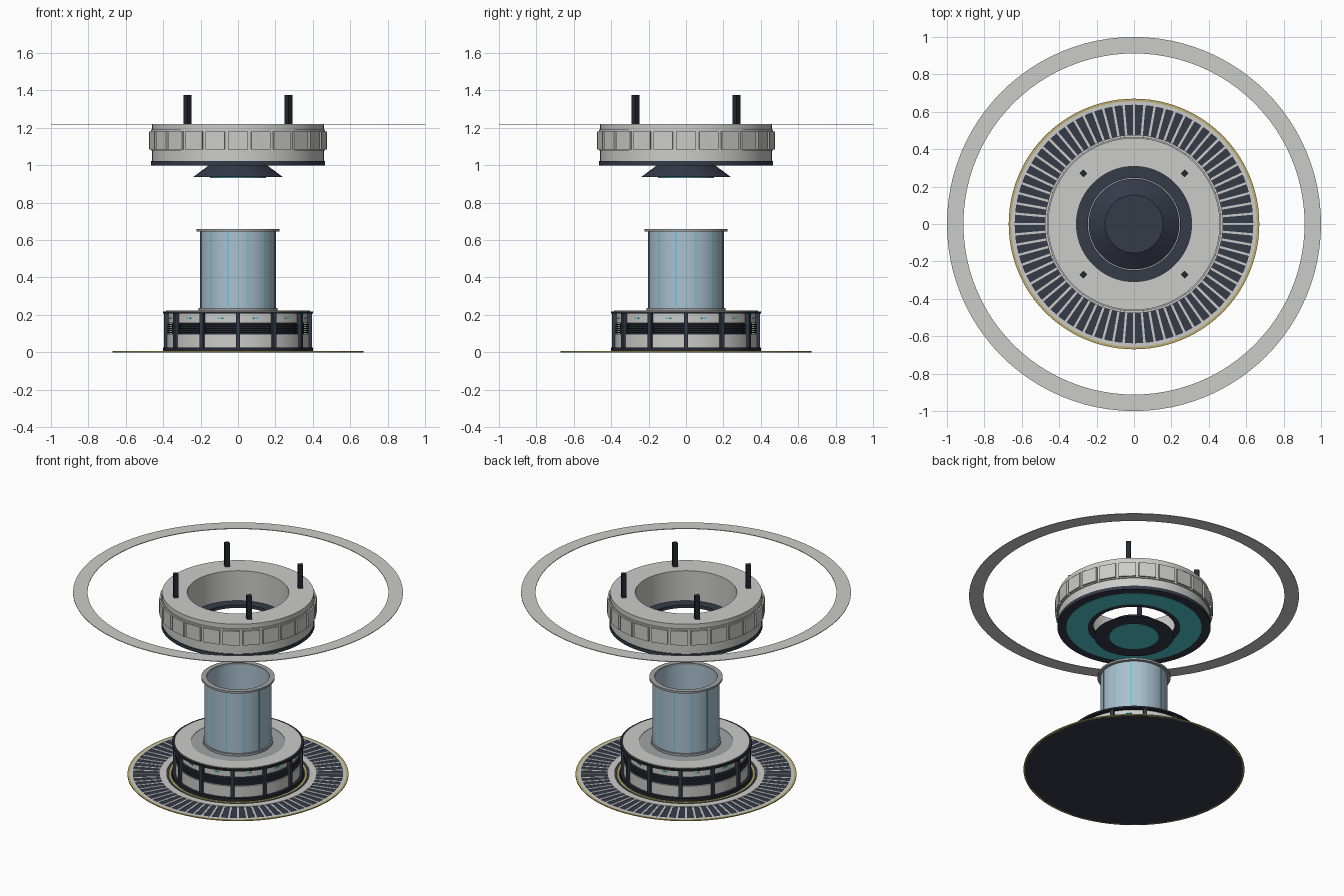
import bpy, bmesh, math
from mathutils import Matrix

if bpy.data.objects.get("Cube"):
    bpy.data.objects.remove(bpy.data.objects["Cube"])


def material(name, r, g, b):
    m = bpy.data.materials.new(name)
    m.use_nodes = True
    m.diffuse_color = (r, g, b, 1)
    m.node_tree.nodes["Principled BSDF"].inputs["Base Color"].default_value = (r, g, b, 1)
    return m


LIGHT = material("light_grey", 0.60, 0.60, 0.59)
MID = material("mid_grey", 0.36, 0.37, 0.38)
NAVY = material("dark_navy", 0.036, 0.043, 0.066)
BLACK = material("charcoal", 0.018, 0.021, 0.03)
BLUE = material("pale_blue", 0.40, 0.53, 0.63)
TEAL = material("teal", 0.08, 0.58, 0.63)
GOLD = material("gold", 0.50, 0.40, 0.13)


def finish(name, bm, mat, smooth=True):
    bmesh.ops.recalc_face_normals(bm, faces=bm.faces)
    mesh = bpy.data.meshes.new(name)
    bm.to_mesh(mesh)
    bm.free()
    mesh.materials.append(mat)
    ob = bpy.data.objects.new(name, mesh)
    bpy.context.collection.objects.link(ob)
    if smooth:
        bpy.ops.object.select_all(action="DESELECT")
        ob.select_set(True)
        bpy.context.view_layer.objects.active = ob
        bpy.ops.object.shade_smooth_by_angle(angle=math.radians(30))
    return ob


def lathe(name, profile, mat, steps=96):
    """Revolve a closed (radius, height) outline that stays off the axis."""
    bm = bmesh.new()
    rings = []
    for i in range(steps):
        a = math.tau * i / steps
        rings.append([bm.verts.new((r * math.cos(a), r * math.sin(a), z)) for r, z in profile])
    n = len(profile)
    for i in range(steps):
        p, q = rings[i], rings[(i + 1) % steps]
        for k in range(n):
            bm.faces.new((p[k], q[k], q[(k + 1) % n], p[(k + 1) % n]))
    return finish(name, bm, mat)


def ring(name, inner, outer, z0, z1, mat):
    return lathe(name, [(inner, z0), (outer, z0), (outer, z1), (inner, z1)], mat)


def cone(name, r0, r1, z0, z1, mat):
    bm = bmesh.new()
    bmesh.ops.create_cone(bm, cap_ends=True, segments=96, radius1=r0, radius2=r1, depth=z1 - z0,
                          matrix=Matrix.Translation((0, 0, (z0 + z1) / 2)))
    return finish(name, bm, mat)


def radial_boxes(name, count, r0, r1, width, z0, z1, mat, offset=0.0):
    """Boxes spaced evenly round the axis, each pointing outwards."""
    bm = bmesh.new()
    for i in range(count):
        a = math.radians(offset) + math.tau * i / count
        place = (Matrix.Rotation(a, 4, "Z")
                 @ Matrix.Translation(((r0 + r1) / 2, 0, (z0 + z1) / 2))
                 @ Matrix.Diagonal((r1 - r0, width, z1 - z0, 1)))
        bmesh.ops.create_cube(bm, size=1, matrix=place)
    return finish(name, bm, mat, smooth=False)


# Flat floor disc with radial grille
cone("floor_disc", 0.662, 0.662, 0, 0.003, NAVY)
ring("floor_gold_rim", 0.657, 0.67, 0, 0.006, GOLD)
ring("floor_outer_ring", 0.638, 0.657, 0.002, 0.006, LIGHT)
ring("floor_inner_ring", 0.435, 0.475, 0.002, 0.006, LIGHT)
ring("floor_inner_gold_ring", 0.405, 0.42, 0.002, 0.007, GOLD)
radial_boxes("floor_spokes", 72, 0.47, 0.642, 0.012, 0.002, 0.005, LIGHT)

# Pedestal drum
cone("pedestal_foot", 0.40, 0.40, 0.003, 0.025, BLACK)
cone("pedestal_lower_drum", 0.38, 0.38, 0.025, 0.098, LIGHT)
cone("pedestal_core", 0.355, 0.355, 0.09, 0.16, BLACK)
for i in range(5):
    z = 0.102 + i * 0.011
    ring("cooling_fin", 0.34, 0.378, z, z + 0.006, NAVY)
cone("pedestal_upper_drum", 0.372, 0.372, 0.157, 0.207, LIGHT)
radial_boxes("pedestal_pillars", 12, 0.36, 0.395, 0.022, 0.02, 0.21, NAVY)
radial_boxes("pedestal_lamps", 12, 0.36, 0.376, 0.032, 0.179, 0.186, TEAL, 15)
cone("pedestal_cap", 0.40, 0.40, 0.207, 0.219, BLACK)
ring("pedestal_top_ring", 0.285, 0.386, 0.215, 0.223, LIGHT)
ring("pedestal_top_inner", 0.19, 0.288, 0.215, 0.221, MID)

# Hollow column with light strips
ring("column_shell", 0.192, 0.203, 0.22, 0.648, BLUE)
ring("column_base_collar", 0.19, 0.212, 0.22, 0.236, MID)
ring("column_rim", 0.19, 0.222, 0.645, 0.658, MID)
radial_boxes("column_light_strips", 12, 0.198, 0.2045, 0.005, 0.237, 0.645, TEAL, 15)

# Flared nozzle hanging under the upper ring
cone("nozzle", 0.242, 0.155, 0.936, 1.0, NAVY)
cone("nozzle_glow", 0.15, 0.15, 0.933, 0.94, TEAL)

# Upper ring
ring("upper_ring_body", 0.308, 0.46, 1.015, 1.22, LIGHT)
ring("upper_ring_band", 0.45, 0.466, 1.078, 1.19, LIGHT)
radial_boxes("upper_ring_panels", 24, 0.45, 0.475, 0.105, 1.085, 1.18, LIGHT)
ring("upper_ring_dark_trim", 0.405, 0.465, 1.0, 1.022, NAVY)
ring("upper_ring_inner_flange", 0.247, 0.312, 1.0, 1.02, NAVY)
ring("upper_ring_glow", 0.28, 0.41, 0.998, 1.016, TEAL)
radial_boxes("upper_ring_posts", 4, 0.368, 0.398, 0.03, 1.21, 1.375, BLACK, 45)

# Thin outer halo
ring("outer_halo", 0.912, 1.0, 1.217, 1.221, LIGHT)
